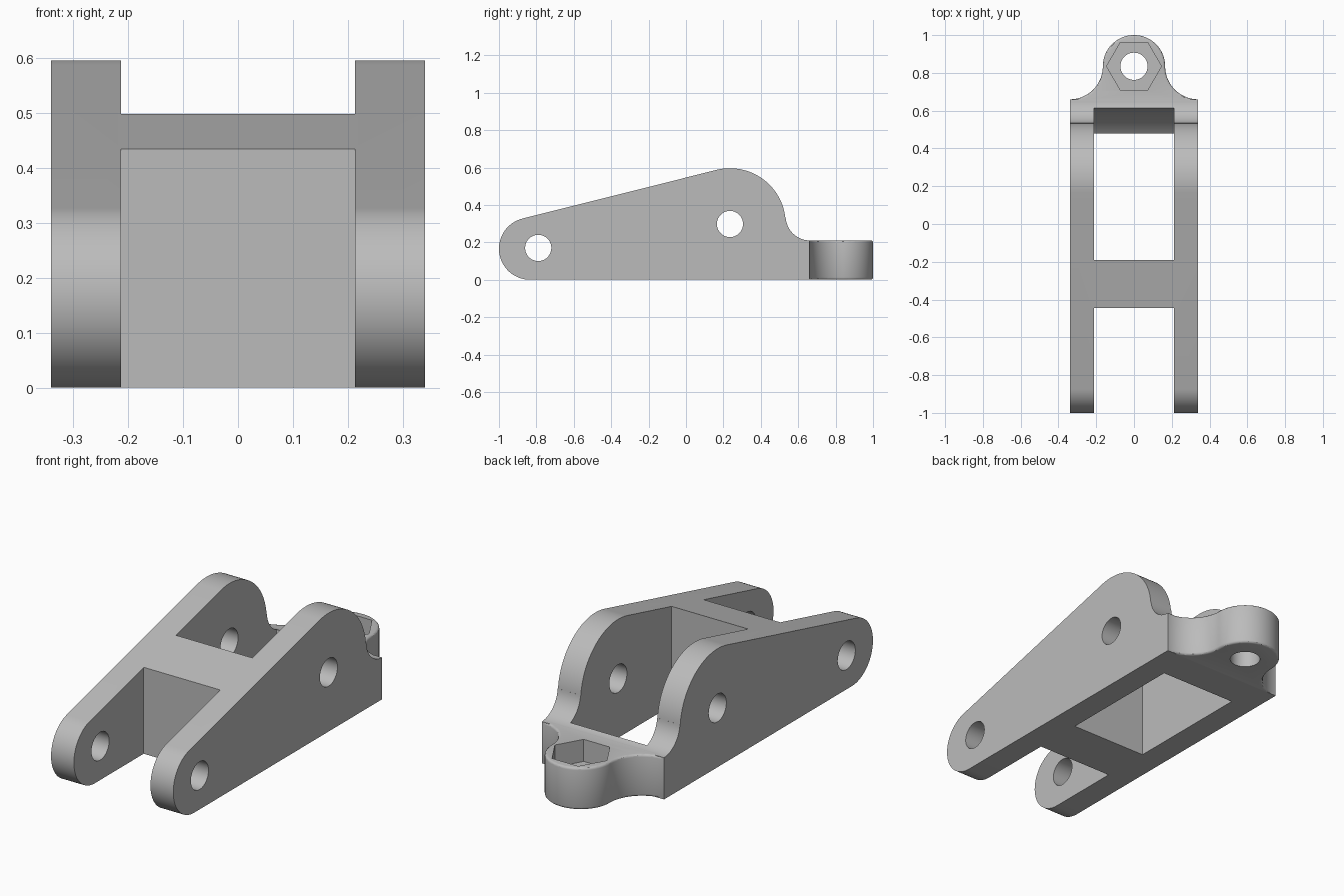
import bpy, bmesh, math
from mathutils import Vector

cube = bpy.data.objects.get("Cube")
if cube:
    bpy.data.objects.remove(cube, do_unlink=True)

grey = bpy.data.materials.new("light grey")
grey.use_nodes = True
COLOUR = (0.5, 0.5, 0.5, 1)
grey.diffuse_color = COLOUR
grey.node_tree.nodes["Principled BSDF"].inputs["Base Color"].default_value = COLOUR


def arc(cx, cy, r, start, end, n=24):
    """Points on an arc, angles in degrees."""
    angles = [math.radians(start + (end - start) * i / n) for i in range(n + 1)]
    return [(cx + r * math.cos(a), cy + r * math.sin(a)) for a in angles]


def prism(name, outline, low, high, axis, round_edges=None):
    """Extrude an outline along x (outline in y, z) or z (outline in x, y)."""
    def place(p, d):
        return Vector((d, *p)) if axis == "x" else Vector((*p, d))
    bm = bmesh.new()
    face = bm.faces.new([bm.verts.new(place(p, low)) for p in outline])
    ext = bmesh.ops.extrude_face_region(bm, geom=[face])
    verts = [v for v in ext["geom"] if isinstance(v, bmesh.types.BMVert)]
    bmesh.ops.translate(bm, verts=verts, vec=place((0, 0), high - low))
    bmesh.ops.recalc_face_normals(bm, faces=bm.faces)
    if round_edges:
        edges = [e for e in bm.edges if round_edges(e)]
        bmesh.ops.bevel(bm, geom=edges, offset=0.012, segments=3,
                        profile=0.5, affect="EDGES")
    mesh = bpy.data.meshes.new(name)
    bm.to_mesh(mesh)
    bm.free()
    mesh.materials.append(grey)
    obj = bpy.data.objects.new(name, mesh)
    bpy.context.collection.objects.link(obj)
    return obj


def combine(target, tool, operation):
    tool.hide_render = True
    mod = target.modifiers.new(tool.name, "BOOLEAN")
    mod.operation = operation
    mod.solver = "EXACT"
    mod.object = tool
    bpy.context.view_layer.objects.active = target
    bpy.ops.object.modifier_apply(modifier=mod.name)
    bpy.data.objects.remove(tool, do_unlink=True)


HALF, INNER = 0.34, 0.213
PIN = (0.235, 0.298)

# Side profile: round nose, sloped top, big shoulder, concave fillet to the ear
profile = [(0.66, 0), *arc(-0.834, 0.166, 0.166, 270, 104, 32),
           *arc(*PIN, 0.298, 104, 5.5, 40),
           *arc(0.663, 0.34, 0.13, 185.5, 268.5, 20)]
body = prism("bracket_body", profile, -HALF, HALF, "x")

# Rounded ear at the back, flaring into the body with concave curves
EAR_Y = 0.835
ear_outline = [(HALF, 0.63), *arc(HALF, EAR_Y, 0.175, 270, 180),
               *arc(0, EAR_Y, 0.165, 0, 180, 48)[1:-1],
               *arc(-HALF, EAR_Y, 0.175, 0, -90), (-HALF, 0.63)]


def ear_rim(edge):
    a, b = (v.co for v in edge.verts)
    return abs(a.z - b.z) < 1e-5 and min(a.y, b.y) > 0.65


ear = prism("ear", ear_outline, 0, 0.211, "z", ear_rim)
combine(body, ear, "UNION")

# Open front slot and rear pocket with a curved back wall
slot = [(-1.1, -0.1), (-0.445, -0.1), (-0.445, 0.8), (-1.1, 0.8)]
combine(body, prism("front_slot", slot, -INNER, INNER, "x"), "DIFFERENCE")
pocket = [(-0.19, 0.8), (-0.19, -0.1), (0.44, -0.1),
          *arc(*PIN, 0.386, -51, 0, 32), (0.63, 0.8)]
combine(body, prism("rear_pocket", pocket, -INNER, INNER, "x"), "DIFFERENCE")

# Pin holes through both side plates
for name, centre in (("front_pin_hole", (-0.79, 0.17)), ("rear_pin_hole", PIN)):
    hole = prism(name, arc(*centre, 0.07, 0, 360, 48)[:-1], -0.5, 0.5, "x")
    combine(body, hole, "DIFFERENCE")

# Bolt hole and hexagonal nut recess in the ear
bolt = prism("bolt_hole", arc(0, EAR_Y, 0.072, 0, 360, 48)[:-1], -0.1, 0.4, "z")
combine(body, bolt, "DIFFERENCE")
nut = prism("nut_recess", arc(0, EAR_Y, 0.145, 0, 360, 6)[:-1], 0.1, 0.4, "z")
combine(body, nut, "DIFFERENCE")

bpy.ops.object.select_all(action="DESELECT")
body.select_set(True)
bpy.context.view_layer.objects.active = body
bpy.ops.object.shade_smooth_by_angle(angle=math.radians(30))
